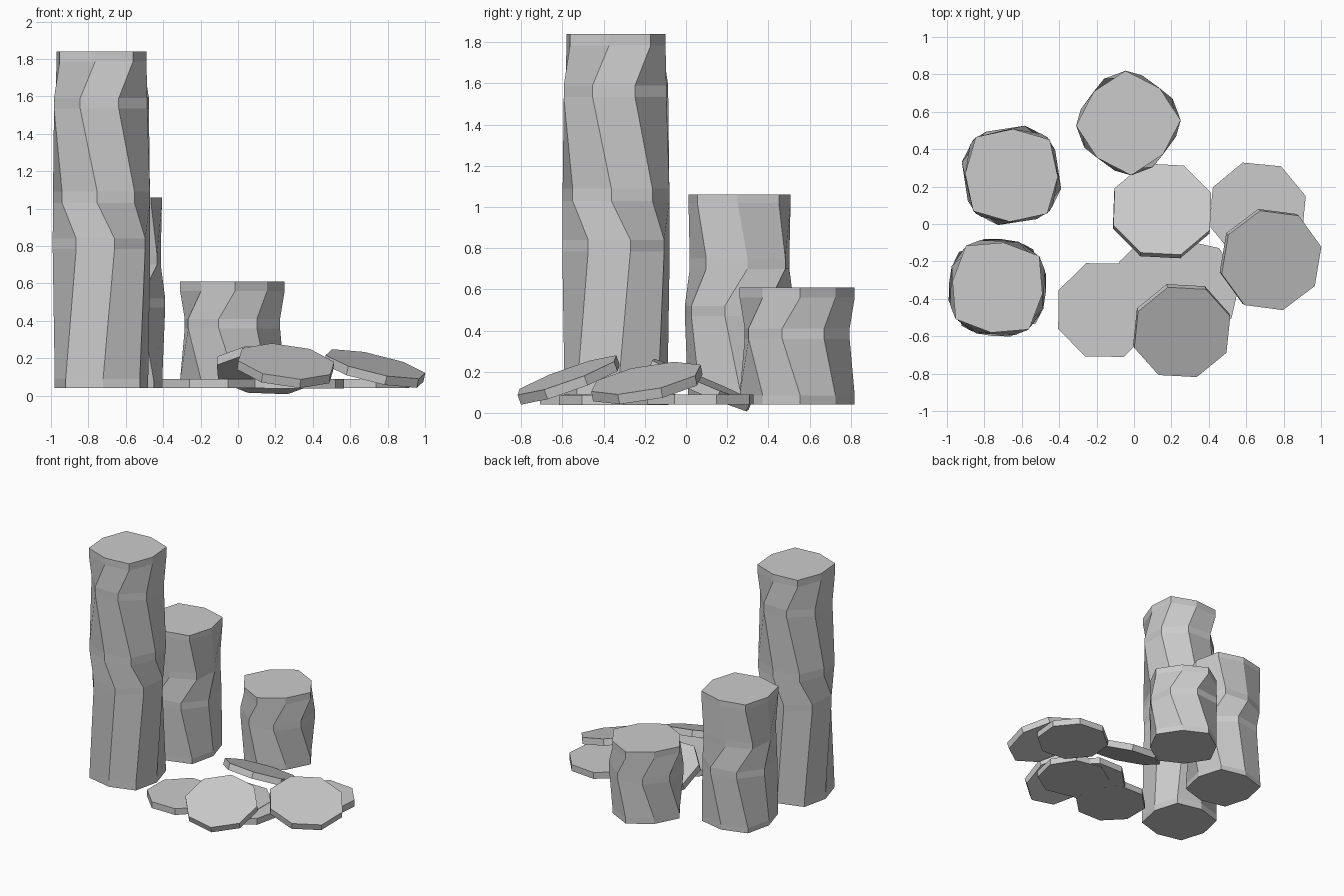
import bpy, bmesh
from math import sin, cos, radians, atan, sqrt, pi
from mathutils import Vector

if "Cube" in bpy.data.objects:
    bpy.data.objects.remove(bpy.data.objects["Cube"])

SIDES = 8


def loft(name, rings):
    """Flat-shaded solid through rings of points, capped at both ends."""
    bm = bmesh.new()
    rows = [[bm.verts.new(p) for p in ring] for ring in rings]
    for lo, hi in zip(rows, rows[1:]):
        for i in range(SIDES):
            j = (i + 1) % SIDES
            bm.faces.new((lo[i], lo[j], hi[j], hi[i]))
    bm.faces.new(rows[0][::-1])
    bm.faces.new(rows[-1])
    bmesh.ops.recalc_face_normals(bm, faces=bm.faces)
    mesh = bpy.data.meshes.new(name)
    bm.to_mesh(mesh)
    bm.free()
    obj = bpy.data.objects.new(name, mesh)
    bpy.context.collection.objects.link(obj)
    return obj


def octagon(twist, r_axis, r_diag):
    pts = []
    for i in range(SIDES):
        a = radians(twist) + i * pi / 4
        r = r_diag if i % 2 else r_axis
        pts.append(Vector((r * cos(a), r * sin(a), 0)))
    return pts


def column(name, x, y, levels):
    # levels: z low, z high, twist, axis radius, diagonal radius
    rings = []
    for z0, z1, twist, ra, rd in levels:
        for z in (z0, z1):
            rings.append([p + Vector((x, y, z)) for p in octagon(twist, ra, rd)])
    return loft(name, rings)


def slab(name, x, y, z, twist, slope_x=0, slope_y=0, r=0.27, thick=0.05):
    obj = loft(name, [[p + Vector((0, 0, h)) for p in octagon(twist, r, r)]
                      for h in (-thick / 2, thick / 2)])
    normal = Vector((-slope_x, -slope_y, 1)).normalized()
    obj.rotation_mode = 'QUATERNION'
    obj.rotation_quaternion = Vector((0, 0, 1)).rotation_difference(normal)
    obj.location = (x, y, z)
    return obj


# Standing twisted columns
column("tall_column", -0.73, -0.34, [
    (0.04, 0.09, 2, 0.25, 0.28),
    (0.785, 0.84, 15, 0.27, 0.27),
    (1.03, 1.09, -5, 0.26, 0.275),
    (1.535, 1.59, -25, 0.27, 0.27),
    (1.785, 1.84, -8, 0.243, 0.28)])
column("middle_column", -0.655, 0.26, [
    (0.04, 0.08, 2, 0.25, 0.28),
    (0.47, 0.52, -15, 0.275, 0.27),
    (0.70, 0.75, 9, 0.245, 0.275),
    (1.02, 1.06, -2, 0.248, 0.28)])
column("short_column", -0.03, 0.54, [
    (0.04, 0.085, 3, 0.28, 0.25),
    (0.36, 0.41, -16, 0.265, 0.27),
    (0.56, 0.61, 3, 0.28, 0.25)])

# Fallen slabs lying flat
slab("flat_slab_left", -0.155, -0.46, 0.065, 22)
slab("flat_slab_back", 0.66, 0.07, 0.065, 17)
slab("flat_slab_middle", 0.18, -0.31, 0.066, 22, r=0.28)
slab("flat_slab_lower", 0.30, -0.35, 0.063, 10)

# Fallen slabs leaning on the others
slab("leaning_slab_back", 0.15, 0.07, 0.135, 20, -0.06, -0.42, r=0.28)
slab("leaning_slab_front", 0.255, -0.57, 0.16, 18, -0.13, 0.36)
slab("leaning_slab_right", 0.73, -0.19, 0.145, 14, -0.23, 0.19, r=0.28)
